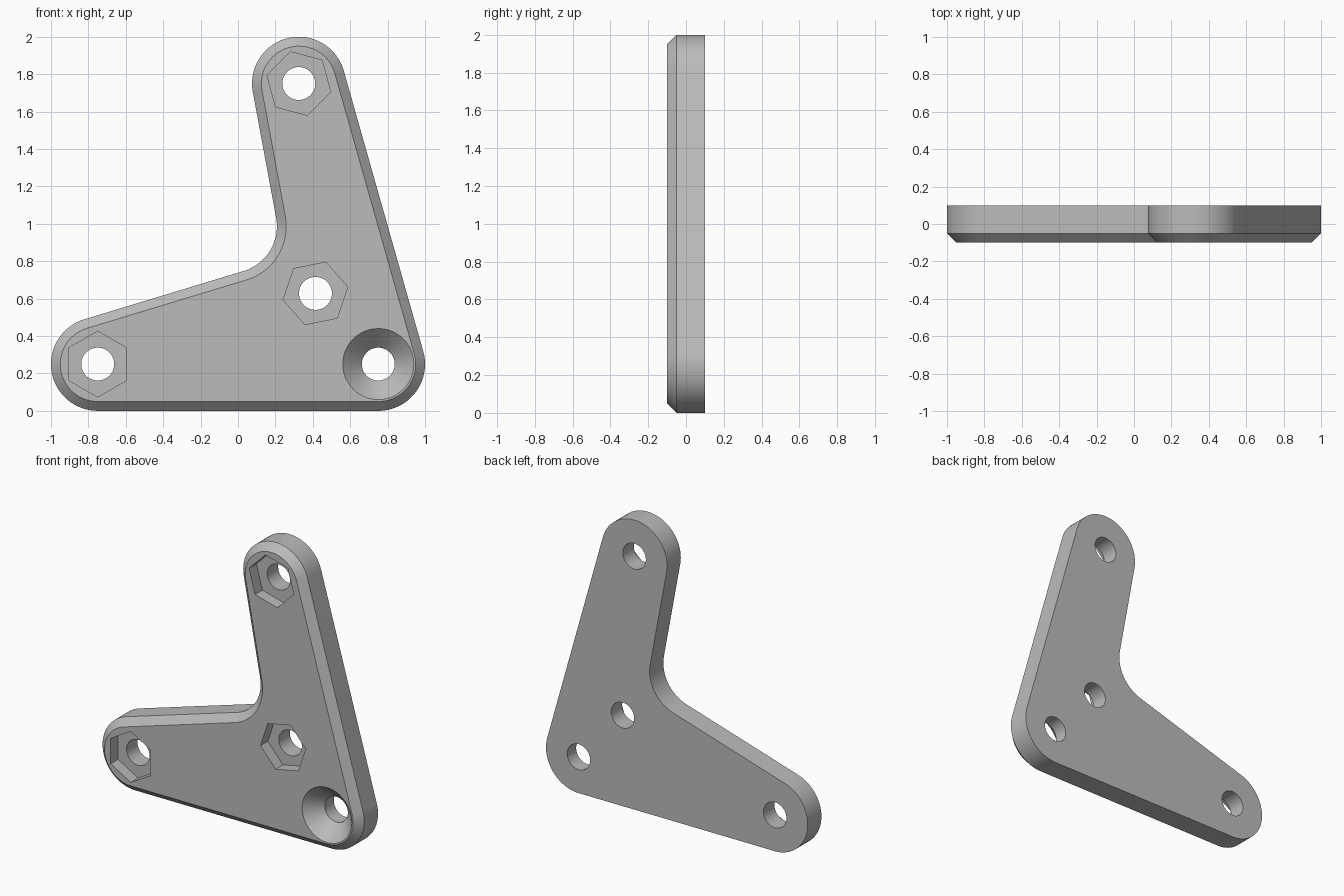
import bpy, bmesh
from math import atan2, acos, hypot, cos, sin, radians, tau

cube = bpy.data.objects.get("Cube")
if cube:
    bpy.data.objects.remove(cube, do_unlink=True)

FRONT, BACK, CHAMFER = -0.1, 0.1, 0.05
HOLE_R, HEX_R, HEX_DEPTH = 0.088, 0.176, 0.08

grey = bpy.data.materials.new("plain grey")
grey.use_nodes = True
grey.diffuse_color = (0.5, 0.5, 0.5, 1)
grey.node_tree.nodes["Principled BSDF"].inputs["Base Color"].default_value = (0.5, 0.5, 0.5, 1)

# Outline as a belt round circles (x, z, radius); a negative radius is a concave fillet
BELT = [(0.75, 0.25, 0.25), (0.325, 1.75, 0.25), (-0.042, 0.987, -0.25), (-0.75, 0.25, 0.25)]


def outline(inset, steps=32):
    n = len(BELT)
    normals = []
    for i in range(n):
        ax, az, ar = BELT[i]
        bx, bz, br = BELT[(i + 1) % n]
        dx, dz = bx - ax, bz - az
        normals.append(atan2(dz, dx) - acos((ar - br) / hypot(dx, dz)))
    points = []
    for i, (x, z, r) in enumerate(BELT):
        start = normals[i - 1]
        sweep = (normals[i] - start) % tau
        if r < 0:
            sweep -= tau
        for k in range(steps + 1):
            a = start + sweep * k / steps
            points.append((x + (r - inset) * cos(a), z + (r - inset) * sin(a)))
    return points


def polygon(x, z, r, sides, turn=0):
    return [(x + r * cos(turn + tau * k / sides), z + r * sin(turn + tau * k / sides))
            for k in range(sides)]


def loft(bm, rings):
    """Closed solid through rings of (y, points)."""
    loops = [[bm.verts.new((x, y, z)) for x, z in pts] for y, pts in rings]
    for a, b in zip(loops, loops[1:]):
        for i in range(len(a)):
            j = (i + 1) % len(a)
            bm.faces.new((a[i], a[j], b[j], b[i]))
    bm.faces.new(loops[0])
    bm.faces.new(loops[-1])


def solid(name, stacks):
    bm = bmesh.new()
    for rings in stacks:
        loft(bm, rings)
    bmesh.ops.recalc_face_normals(bm, faces=bm.faces)
    mesh = bpy.data.meshes.new(name)
    bm.to_mesh(mesh)
    bm.free()
    mesh.materials.append(grey)
    obj = bpy.data.objects.new(name, mesh)
    bpy.context.collection.objects.link(obj)
    return obj


# Plate with a chamfered front rim
plate = solid("bracket_plate", [[
    (BACK, outline(0)), (FRONT + CHAMFER, outline(0)), (FRONT, outline(CHAMFER))]])

# Bolt positions: (x, z, hexagon turn in degrees)
NUTS = [(-0.75, 0.25, 30), (0.414, 0.628, 11.5), (0.325, 1.75, 45)]
SINK = (0.75, 0.25)

# Through holes
holes = solid("hole_cutter", [
    [(y, polygon(x, z, HOLE_R, 48)) for y in (-0.2, 0.2)]
    for x, z in [p[:2] for p in NUTS] + [SINK]])

# Hexagonal nut pockets and the conical countersink
pockets = [[(y, polygon(x, z, HEX_R, 6, radians(t))) for y in (-0.2, FRONT + HEX_DEPTH)]
           for x, z, t in NUTS]
pockets.append([(-0.12, polygon(*SINK, 0.21, 48)), (0.002, polygon(*SINK, HOLE_R, 48))])
recesses = solid("recess_cutter", pockets)

bpy.ops.object.select_all(action="DESELECT")
bpy.context.view_layer.objects.active = plate
plate.select_set(True)
for cutter in (recesses, holes):
    cutter.hide_render = True
    mod = plate.modifiers.new("cut", "BOOLEAN")
    mod.operation = "DIFFERENCE"
    mod.solver = "EXACT"
    mod.object = cutter
    bpy.ops.object.modifier_apply(modifier=mod.name)
    bpy.data.objects.remove(cutter, do_unlink=True)

bpy.ops.object.shade_smooth_by_angle(angle=radians(30))
